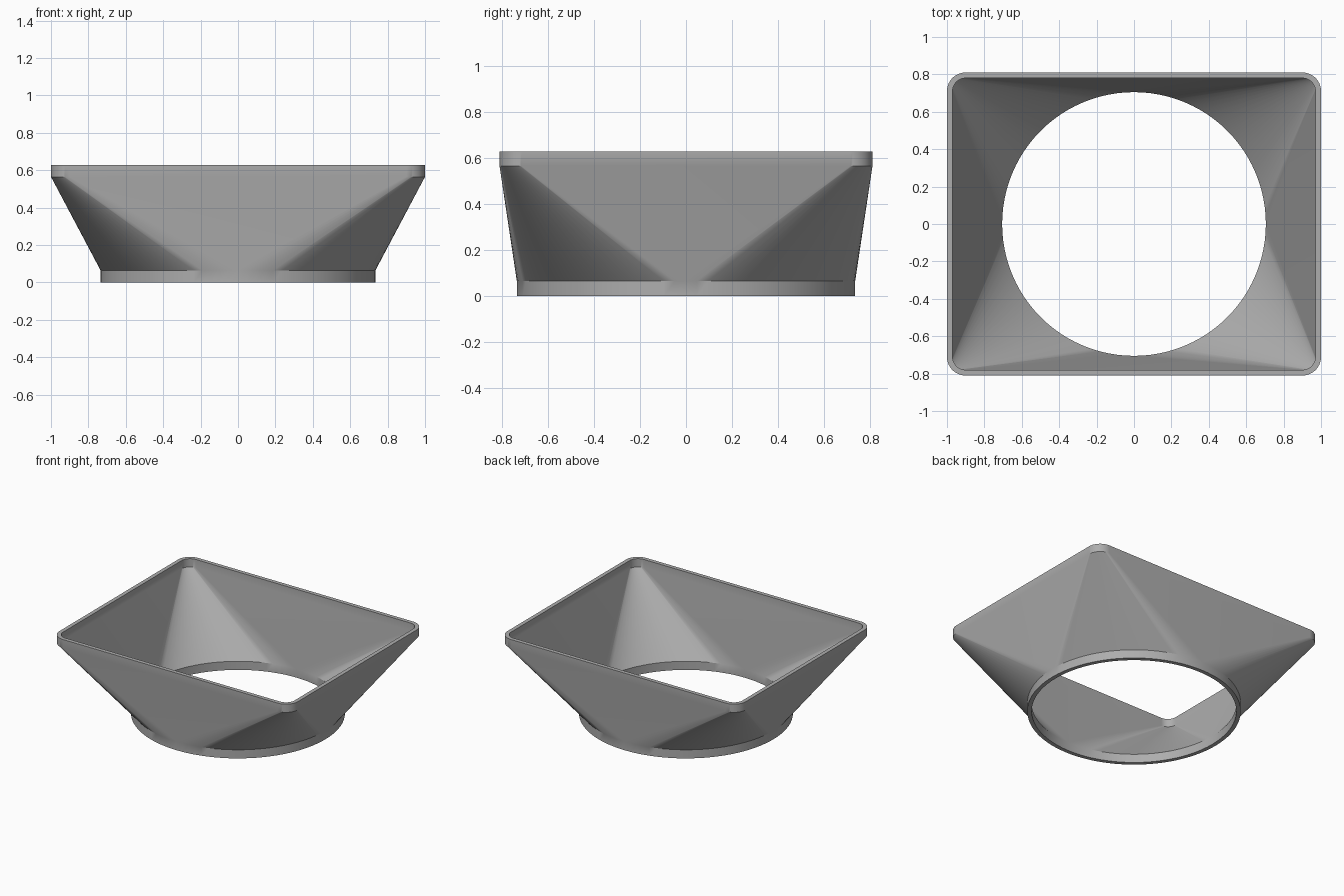
import bpy, bmesh
from math import cos, sin, pi, radians

cube = bpy.data.objects.get("Cube")
if cube:
    bpy.data.objects.remove(cube, do_unlink=True)

STEPS = 24          # segments per quarter turn
WALL = 0.03
RADIUS = 0.735      # round collar
HALF_X, HALF_Y, CORNER = 1.0, 0.81, 0.1
Z_COLLAR, Z_RIM, Z_TOP = 0.065, 0.565, 0.627

grey = bpy.data.materials.new("grey plastic")
grey.use_nodes = True
colour = (0.42, 0.42, 0.42, 1)
grey.diffuse_color = colour
grey.node_tree.nodes["Principled BSDF"].inputs["Base Color"].default_value = colour


def ring(hx, hy, r, z):
    """Rounded rectangle; a circle when hx = hy = r."""
    pts = []
    for q, (sx, sy) in enumerate([(1, 1), (-1, 1), (-1, -1), (1, -1)]):
        for i in range(STEPS + 1):
            a = (q + i / STEPS) * pi / 2
            pts.append((sx * (hx - r) + r * cos(a), sy * (hy - r) + r * sin(a), z))
    return pts


def circle(inset, z):
    r = RADIUS - inset
    return ring(r, r, r, z)


def rectangle(inset, z):
    return ring(HALF_X - inset, HALF_Y - inset, CORNER - inset, z)


# Outer wall upward, then inner wall back down, closed at the bottom edge
sections = [circle(0, 0), circle(0, Z_COLLAR), rectangle(0, Z_RIM), rectangle(0, Z_TOP),
            rectangle(WALL, Z_TOP), rectangle(WALL, Z_RIM), circle(WALL, Z_COLLAR), circle(WALL, 0)]

bm = bmesh.new()
loops = [[bm.verts.new(p) for p in s] for s in sections]
for k, lower in enumerate(loops):
    upper = loops[(k + 1) % len(loops)]
    n = len(lower)
    for i in range(n):
        j = (i + 1) % n
        bm.faces.new((lower[i], lower[j], upper[j], upper[i]))
# Doubled circle points collapse, leaving flat triangles on the four sides
bmesh.ops.remove_doubles(bm, verts=bm.verts, dist=0.0001)
bmesh.ops.recalc_face_normals(bm, faces=bm.faces)

mesh = bpy.data.meshes.new("square_to_round_adapter")
bm.to_mesh(mesh)
bm.free()
mesh.materials.append(grey)
adapter = bpy.data.objects.new("square_to_round_adapter", mesh)
bpy.context.collection.objects.link(adapter)

bpy.ops.object.select_all(action='DESELECT')
adapter.select_set(True)
bpy.context.view_layer.objects.active = adapter
bpy.ops.object.shade_smooth_by_angle(angle=radians(30))
